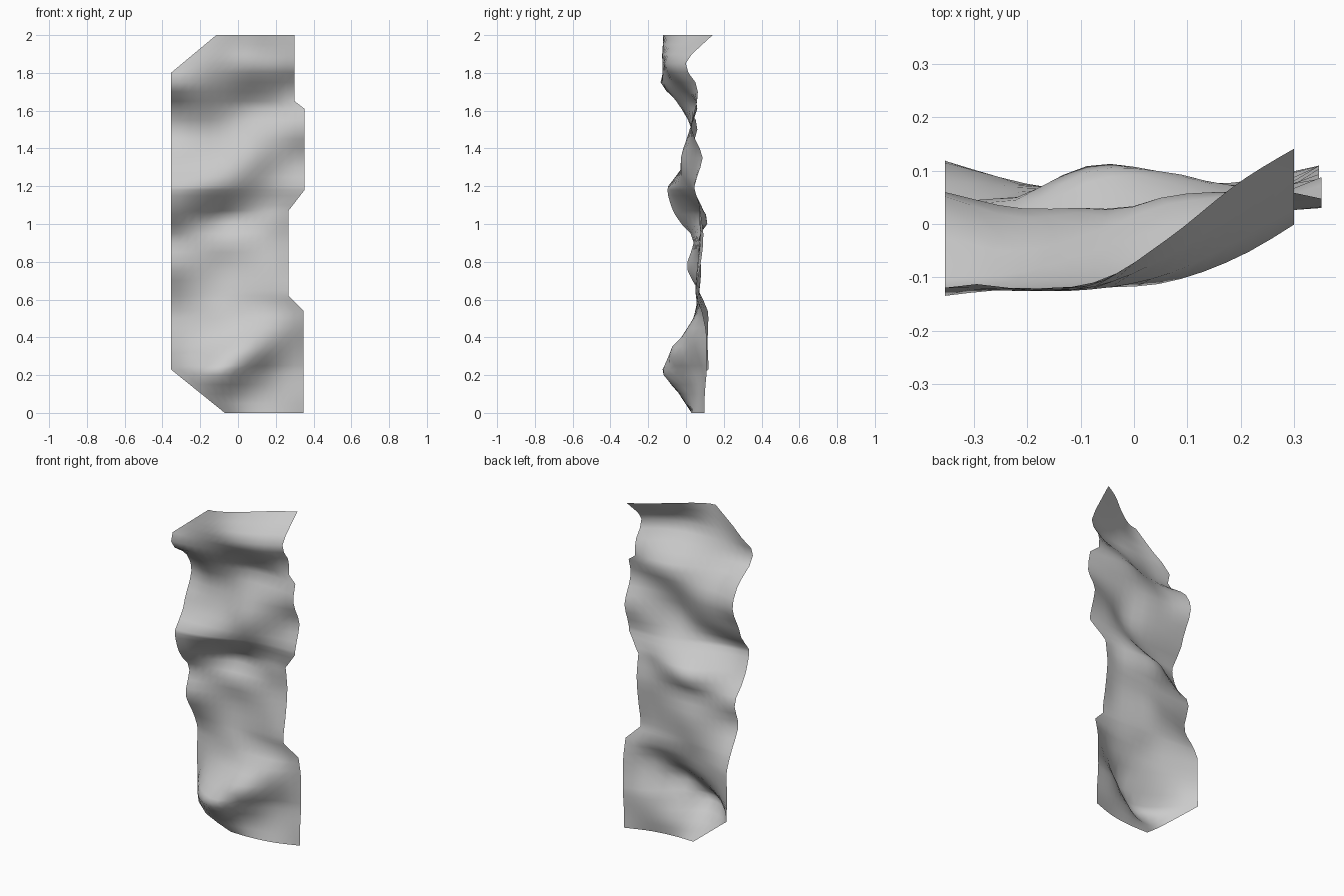
import bpy, bmesh

if "Cube" in bpy.data.objects:
    bpy.data.objects.remove(bpy.data.objects["Cube"])

# Side edges of the sheet: (z, x)
LEFT = [(0, -.07), (.23, -.355), (1.8, -.355), (2, -.115)]
RIGHT = [(0, .347), (.54, .347), (.62, .267), (1.07, .267),
         (1.18, .352), (1.61, .352), (1.65, .30), (2, .30)]

# Fold depth: for each height, y at six columns
COLS = [-.355, -.22, -.08, .06, .2, .35]
FOLDS = [
    (0.00, (.09, .03, .03, .03, .05, .10)),
    (0.10, (.10, -.02, -.03, .03, .07, .10)),
    (0.22, (.12, -.06, -.125, -.03, .07, .11)),
    (0.32, (.115, .02, -.06, -.085, .03, .11)),
    (0.42, (.115, .065, .02, -.01, .01, .11)),
    (0.54, (.115, .08, .05, .055, .06, .085)),
    (0.64, (.07, .07, .07, .06, .05, .06)),
    (0.77, (.005, .05, .08, .07, .06, .10)),
    (0.92, (.04, .05, .06, .07, .08, .11)),
    (1.02, (-.04, .04, .115, .10, .07, .11)),
    (1.10, (-.08, -.02, .05, .08, .07, .07)),
    (1.20, (-.095, -.08, -.04, .015, .04, .045)),
    (1.28, (-.03, -.03, -.03, -.02, .04, .07)),
    (1.36, (.0, .005, .0, -.025, .025, .087)),
    (1.50, (.06, .03, .03, .02, .02, .03)),
    (1.62, (.01, -.03, .0, .05, .06, .05)),
    (1.73, (-.13, -.11, -.07, -.03, .01, .085)),
    (1.85, (-.10, -.125, -.12, -.11, -.06, .03)),
    (2.00, (-.09, -.11, -.115, -.03, .08, .17)),
]


def linear(points, t):
    for (a, p), (b, q) in zip(points, points[1:]):
        if t <= b:
            return p + (q - p) * (t - a) / (b - a)
    return points[-1][1]


def smooth(ts, vs, t):
    """Cubic curve through uneven points."""
    n = len(ts)

    def slope(i):
        lo, hi = max(i - 1, 0), min(i + 1, n - 1)
        return (vs[hi] - vs[lo]) / (ts[hi] - ts[lo])
    i = 0
    while i < n - 2 and t > ts[i + 1]:
        i += 1
    h = ts[i + 1] - ts[i]
    u = min(max((t - ts[i]) / h, 0), 1)
    return ((2*u**3 - 3*u*u + 1) * vs[i] + (u**3 - 2*u*u + u) * h * slope(i)
            + (3*u*u - 2*u**3) * vs[i + 1] + (u**3 - u*u) * h * slope(i + 1))


# Row heights: regular spacing plus the outline corners
corners = [z for z, _ in LEFT + RIGHT]
levels = [i * .05 for i in range(41)]
levels = sorted({round(z, 3) for z in corners} |
                {round(z, 3) for z in levels if min(abs(z - c) for c in corners) > .015})

# Rippled cloth sheet
zs = [z for z, _ in FOLDS]
bm = bmesh.new()
N = 14
rows = []
for z in levels:
    depth = [smooth(zs, [f[1][c] for f in FOLDS], z) for c in range(len(COLS))]
    x0, x1 = linear(LEFT, z), linear(RIGHT, z)
    row = []
    for i in range(N + 1):
        x = x0 + (x1 - x0) * i / N
        row.append(bm.verts.new((x, smooth(COLS, depth, x), z)))
    rows.append(row)
for a, b in zip(rows, rows[1:]):
    for i in range(N):
        bm.faces.new((a[i], a[i + 1], b[i + 1], b[i])).smooth = True

mesh = bpy.data.meshes.new("cloth_sheet")
bm.to_mesh(mesh)
bm.free()
bpy.context.collection.objects.link(bpy.data.objects.new("cloth_sheet", mesh))
